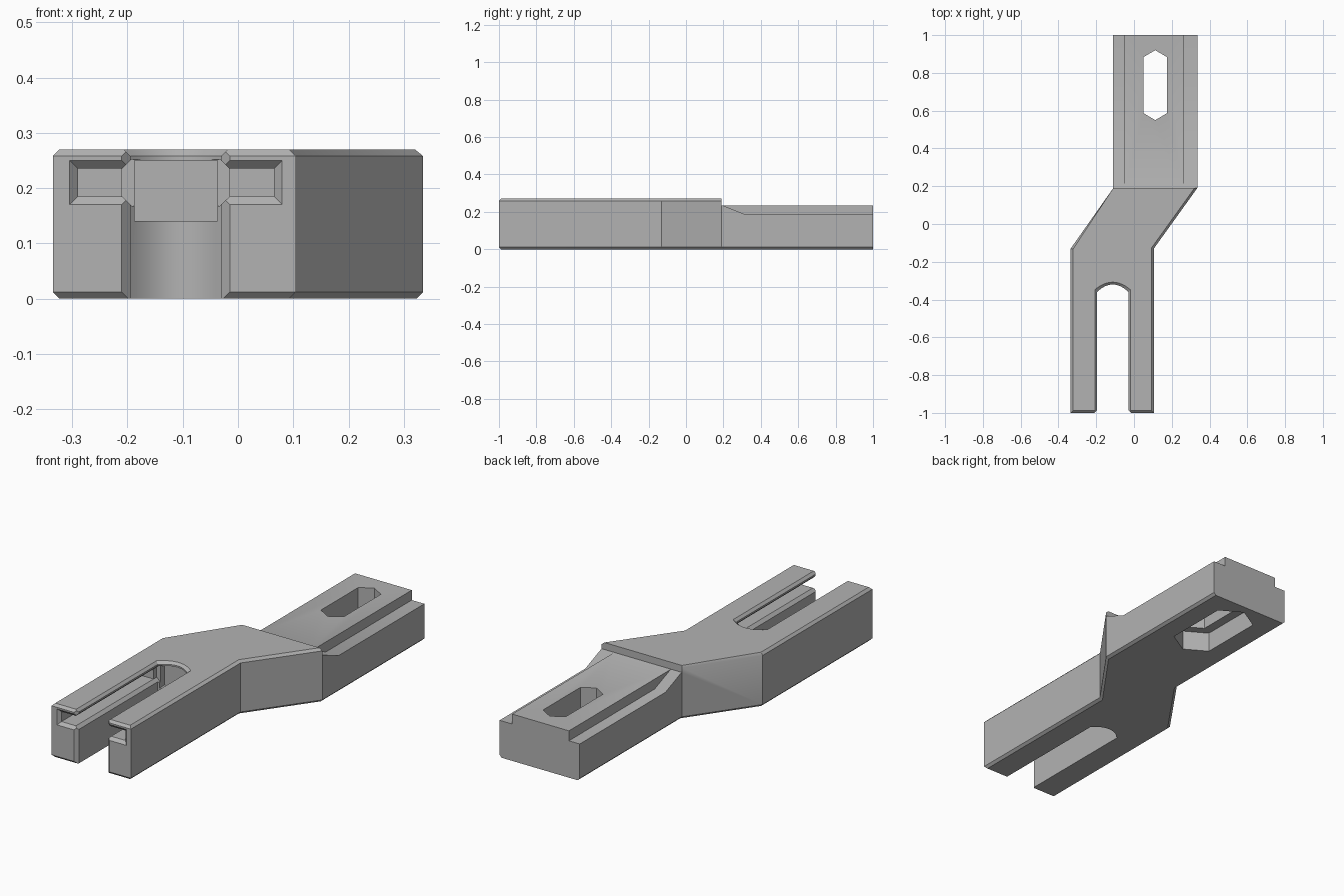
import bpy, bmesh

cube = bpy.data.objects.get("Cube")
if cube:
    bpy.data.objects.remove(cube)

TOP, CHAMFER = 0.27, 0.012
SLOT_X = -0.1125      # centre line of the fork slot
HOLE_X = 0.1125       # centre line of the bolt hole

grey = bpy.data.materials.new("plain grey")
grey.use_nodes = True
colour = (0.45, 0.45, 0.45, 1)
grey.diffuse_color = colour
grey.node_tree.nodes["Principled BSDF"].inputs["Base Color"].default_value = colour


def loft(name, rings, bevel_rule=None):
    """Skin a closed solid through rings of points, optionally chamfering edges."""
    bm = bmesh.new()
    loops = [[bm.verts.new(p) for p in ring] for ring in rings]
    n = len(loops[0])
    for a, b in zip(loops, loops[1:]):
        for i in range(n):
            j = (i + 1) % n
            bm.faces.new((a[i], a[j], b[j], b[i]))
    bm.faces.new(loops[0])
    bm.faces.new(loops[-1])
    bmesh.ops.recalc_face_normals(bm, faces=bm.faces)
    if bevel_rule:
        edges = [e for e in bm.edges if bevel_rule(*[v.co for v in e.verts])]
        bmesh.ops.bevel(bm, geom=edges, offset=CHAMFER, segments=1, affect='EDGES')
        bmesh.ops.recalc_face_normals(bm, faces=bm.faces)
    mesh = bpy.data.meshes.new(name)
    bm.to_mesh(mesh)
    bm.free()
    obj = bpy.data.objects.new(name, mesh)
    mesh.materials.append(grey)
    bpy.context.collection.objects.link(obj)
    return obj


def flat(outline, z):
    return [(x, y, z) for x, y in outline]


def rect(cx, half, z0, z1, y):
    return [(cx - half, y, z0), (cx + half, y, z0), (cx + half, y, z1), (cx - half, y, z1)]


def box(name, x0, x1, y0, y1, z0, z1):
    half, cx = (x1 - x0) / 2, (x0 + x1) / 2
    return loft(name, [rect(cx, half, z0, z1, y) for y in (y0, y1)])


def slot_outline(w):
    arc = [(SLOT_X + w * t / 8, -0.32 - 0.04 * (t / 8) ** 2 + (w - 0.0825))
           for t in range(8, -9, -1)]
    return [(SLOT_X - w, -1.1), (SLOT_X + w, -1.1)] + arc


def long_hex(half, y0, y1, point):
    return [(HOLE_X, y0), (HOLE_X + half, y0 + point), (HOLE_X + half, y1 - point),
            (HOLE_X, y1), (HOLE_X - half, y1 - point), (HOLE_X - half, y0 + point)]


def chamfered(a, b):
    bottom = a.z < 0.001 and b.z < 0.001 and min(a.y, b.y) < 0.99
    top = a.z > TOP - 0.001 and b.z > TOP - 0.001 and max(a.y, b.y) < 0.2
    return bottom or top


# Cranked bar with chamfered rims
outline = [(-0.335, -1), (0.105, -1), (0.105, -0.13), (0.335, 0.19),
           (0.335, 1), (-0.11, 1), (-0.11, 0.19), (-0.335, -0.13)]
body = loft("offset_clamp_bar", [flat(outline, 0), flat(outline, TOP)], chamfered)

cutters = []

# Lowered tail with a ramped shoulder along both sides
cutters.append(box("tail_step", -0.5, 0.5, 0.19, 1.1, 0.235, 0.4))
ramp = [(0.16, 0.25), (0.32, 0.185), (1.1, 0.185), (1.1, 0.3), (0.19, 0.3)]
ramp[0] = (0.192, 0.236)
for x0, x1 in ((-0.2, -0.05), (0.265, 0.4)):
    cutters.append(loft("shoulder", [[(x, y, z) for y, z in ramp] for x in (x0, x1)]))

# Pointed bolt hole and its wider recess underneath
hole, recess = long_hex(0.063, 0.55, 0.92, 0.037), long_hex(0.11, 0.5, 0.96, 0.065)
cutters.append(loft("bolt_hole", [flat(hole, -0.1), flat(hole, 0.4)]))
cutters.append(loft("bolt_recess", [flat(recess, -0.1), flat(recess, 0.1)]))

# Fork slot, flared at the top rim and at the front mouth
cutters.append(loft("fork_slot", [flat(slot_outline(w), z) for w, z in
                                  ((0.0825, -0.1), (0.0825, 0.258), (0.1045, 0.28))]))
cutters.append(loft("slot_mouth", [rect(SLOT_X, 0.108, -0.1, 0.4, -1.01),
                                   rect(SLOT_X, 0.08, -0.1, 0.4, -0.982)]))

# Side grooves with flared entry and bevelled lips
cutters.append(loft("side_groove", [rect(SLOT_X, 0.2025, 0.16, 0.26, -1.01),
                                    rect(SLOT_X, 0.1775, 0.185, 0.235, -0.985),
                                    rect(SLOT_X, 0.1775, 0.185, 0.235, -0.37)]))
lip = [(-0.0975, 0.185), (-0.08, 0.168), (0.08, 0.168), (0.0975, 0.185),
       (0.0975, 0.235), (0.08, 0.252), (-0.08, 0.252), (-0.0975, 0.235)]
cutters.append(loft("groove_lips", [[(SLOT_X + x, y, z) for x, z in lip]
                                    for y in (-1.02, -0.345)]))
cutters.append(box("end_pocket", SLOT_X - 0.075, SLOT_X + 0.075, -0.4, -0.315, 0.14, 0.25))

bpy.context.view_layer.objects.active = body
for cutter in cutters:
    mod = body.modifiers.new(cutter.name, 'BOOLEAN')
    mod.operation, mod.solver, mod.object = 'DIFFERENCE', 'EXACT', cutter
    bpy.ops.object.modifier_apply(modifier=mod.name)
    bpy.data.objects.remove(cutter)

bpy.ops.object.select_all(action='DESELECT')
body.select_set(True)
bpy.ops.object.shade_smooth_by_angle(angle=0.5)
